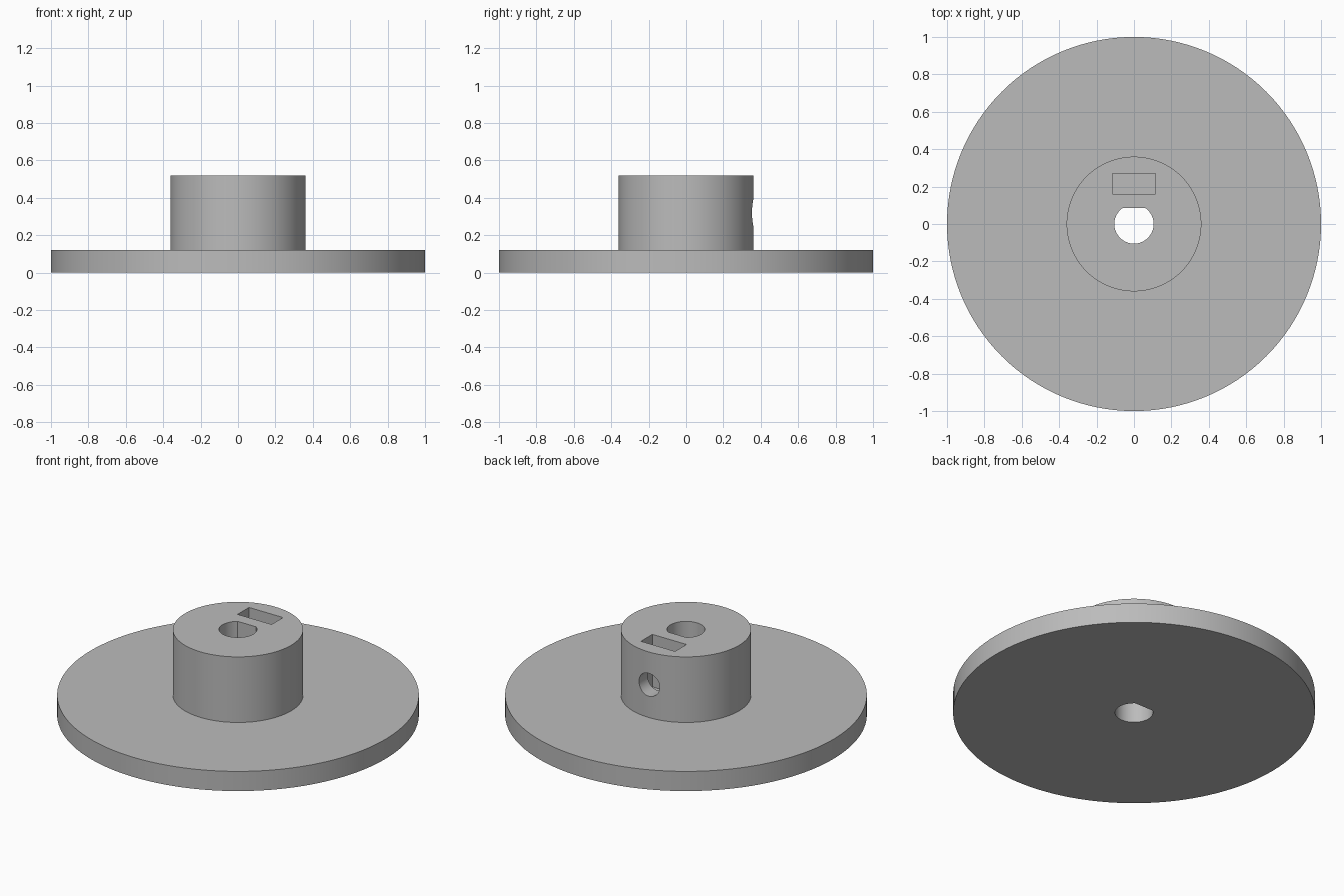
import bpy, bmesh, math
from math import sin, cos, pi

cube = bpy.data.objects.get("Cube")
if cube:
    bpy.data.objects.remove(cube, do_unlink=True)

BORE_R, BORE_FLAT = 0.105, 0.085
SCREW_Z, SCREW_R = 0.32, 0.07

grey = bpy.data.materials.new("plain_grey")
grey.use_nodes = True
grey.diffuse_color = (0.5, 0.5, 0.5, 1)
grey.node_tree.nodes["Principled BSDF"].inputs["Base Color"].default_value = (0.5, 0.5, 0.5, 1)


def prism(name, outline, z0, z1):
    """Extrude a flat outline from z0 up to z1."""
    bm = bmesh.new()
    base = bm.faces.new([bm.verts.new((x, y, z0)) for x, y in outline])
    top = bmesh.ops.extrude_face_region(bm, geom=[base])["geom"]
    verts = [g for g in top if isinstance(g, bmesh.types.BMVert)]
    bmesh.ops.translate(bm, verts=verts, vec=(0, 0, z1 - z0))
    bmesh.ops.recalc_face_normals(bm, faces=bm.faces)
    mesh = bpy.data.meshes.new(name)
    bm.to_mesh(mesh)
    bm.free()
    mesh.materials.append(grey)
    obj = bpy.data.objects.new(name, mesh)
    bpy.context.collection.objects.link(obj)
    return obj


def circle(r, n):
    return [(r * cos(2 * pi * i / n), r * sin(2 * pi * i / n)) for i in range(n)]


# Turned body: disc and hub in one closed profile spun about z
bm = bmesh.new()
profile = [(0, 0), (1, 0), (1, 0.12), (0.36, 0.12), (0.36, 0.52), (0, 0.52)]
pts = [bm.verts.new((r, 0, z)) for r, z in profile]
edges = [bm.edges.new(pair) for pair in zip(pts, pts[1:])]
bmesh.ops.spin(bm, geom=pts + edges, axis=(0, 0, 1), cent=(0, 0, 0),
               angle=2 * pi, steps=128, use_duplicate=False)
bmesh.ops.remove_doubles(bm, verts=bm.verts, dist=0.0001)
bmesh.ops.dissolve_limit(bm, angle_limit=0.01, verts=bm.verts, edges=bm.edges)
bmesh.ops.recalc_face_normals(bm, faces=bm.faces)
mesh = bpy.data.meshes.new("flanged_hub")
bm.to_mesh(mesh)
bm.free()
mesh.materials.append(grey)
hub = bpy.data.objects.new("flanged_hub", mesh)
bpy.context.collection.objects.link(hub)

# D-shaped shaft bore, flat towards the back
start = math.asin(BORE_FLAT / BORE_R)
sweep = pi + 2 * start
d_shape = [(BORE_R * cos(pi - start + sweep * i / 56),
            BORE_R * sin(pi - start + sweep * i / 56)) for i in range(57)]
bore = prism("shaft_bore_cutter", d_shape, -0.1, 0.7)

# Nut slot from the top of the hub
slot = prism("nut_slot_cutter",
             [(-0.115, 0.16), (0.115, 0.16), (0.115, 0.27), (-0.115, 0.27)], 0.2, 0.7)

# Set screw hole from the back of the hub into the bore
screw = prism("screw_hole_cutter", circle(SCREW_R, 48), 0.03, 0.5)
screw.rotation_euler.x = -pi / 2
screw.location.z = SCREW_Z

for cutter in (bore, slot, screw):
    mod = hub.modifiers.new(cutter.name, "BOOLEAN")
    mod.operation = "DIFFERENCE"
    mod.solver = "EXACT"
    mod.object = cutter

# Apply the cuts and drop the cutters
bpy.context.view_layer.update()
graph = bpy.context.evaluated_depsgraph_get()
hub_mesh = bpy.data.meshes.new_from_object(hub.evaluated_get(graph))
hub.modifiers.clear()
hub.data = hub_mesh
hub_mesh.materials.clear()
hub_mesh.materials.append(grey)
for poly in hub_mesh.polygons:
    poly.material_index = 0
for cutter in (bore, slot, screw):
    bpy.data.objects.remove(cutter, do_unlink=True)

# Smooth round walls with sharp rims
bpy.ops.object.select_all(action="DESELECT")
hub.select_set(True)
bpy.context.view_layer.objects.active = hub
bpy.ops.object.shade_smooth_by_angle(angle=math.radians(30))
